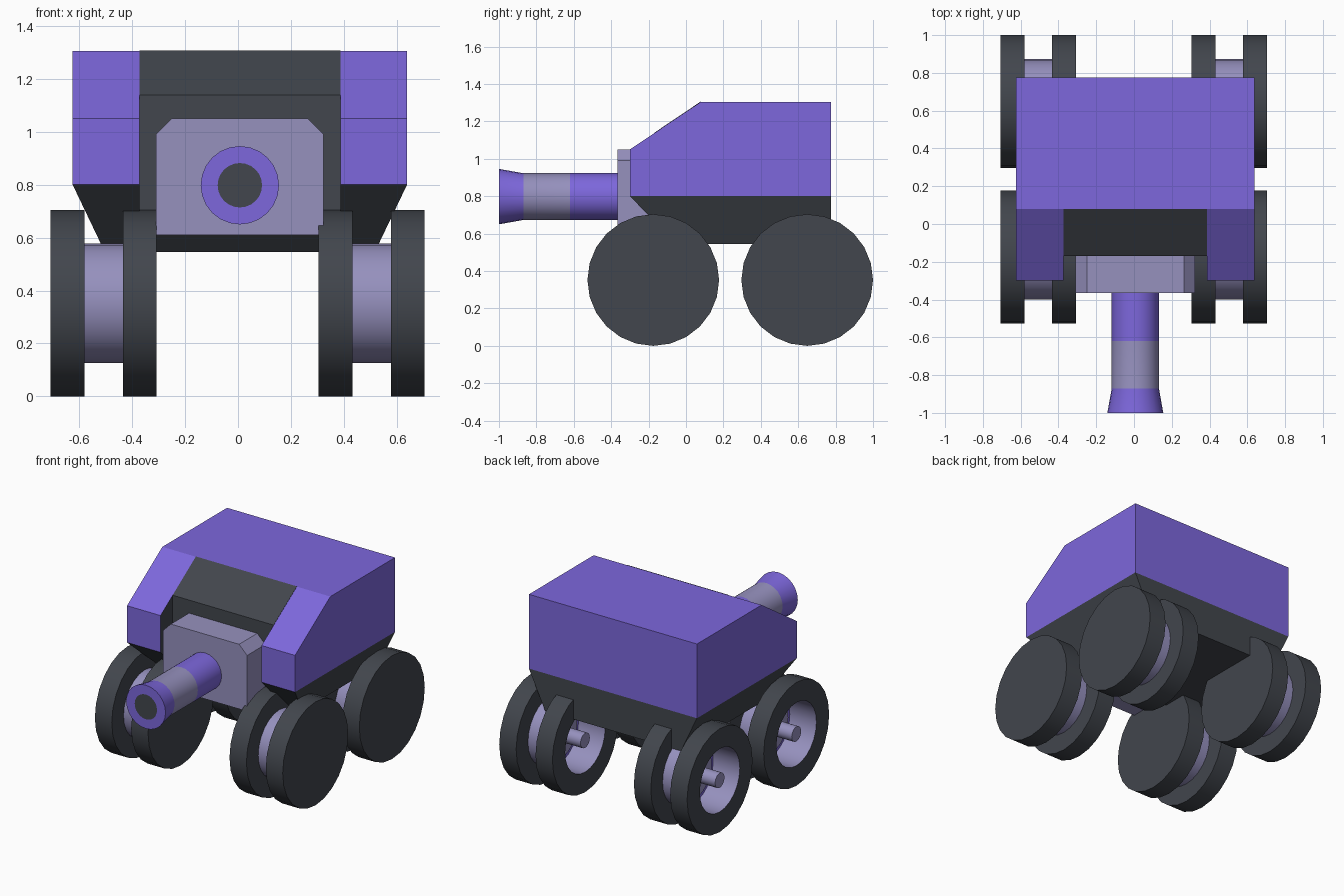
import bpy, bmesh
from math import sin, cos, pi, radians
from mathutils import Vector

if "Cube" in bpy.data.objects:
    bpy.data.objects.remove(bpy.data.objects["Cube"])


def material(name, rgb):
    m = bpy.data.materials.new(name)
    m.diffuse_color = (*rgb, 1)
    m.use_nodes = True
    m.node_tree.nodes["Principled BSDF"].inputs["Base Color"].default_value = m.diffuse_color
    return m


PURPLE = material("purple", (0.205, 0.136, 0.716))
DARK = material("dark", (0.054, 0.061, 0.074))
LILAC = material("lilac", (0.305, 0.283, 0.515))
CX = 0.007  # centre line of the body


def make(name, bm, mats):
    bmesh.ops.recalc_face_normals(bm, faces=bm.faces)
    mesh = bpy.data.meshes.new(name)
    bm.to_mesh(mesh)
    bm.free()
    for m in mats:
        mesh.materials.append(m)
    ob = bpy.data.objects.new(name, mesh)
    bpy.context.collection.objects.link(ob)
    return ob


def loft(name, ring_a, ring_b, mat):
    """Solid between two matching outlines."""
    bm = bmesh.new()
    a = [bm.verts.new(p) for p in ring_a]
    b = [bm.verts.new(p) for p in ring_b]
    bm.faces.new(a)
    bm.faces.new(b)
    for i in range(len(a)):
        j = (i + 1) % len(a)
        bm.faces.new((a[i], a[j], b[j], b[i]))
    return make(name, bm, [mat])


def along_x(name, yz, x0, x1, mat):
    return loft(name, [(x0, y, z) for y, z in yz], [(x1, y, z) for y, z in yz], mat)


def lathe(name, profile, axis, centre, n=24):
    """Revolve (position, radius, material of the next segment) round x or y."""
    mats = [PURPLE, DARK, LILAC]
    bm = bmesh.new()
    rings = []
    for u, r, _ in profile:
        ring = []
        for k in range(n if r else 1):
            c, s = r * cos(2 * pi * k / n), r * sin(2 * pi * k / n)
            p = (u, c, s) if axis == "x" else (c, u, s)
            ring.append(bm.verts.new(Vector(p) + Vector(centre)))
        rings.append(ring)
    for (_, _, mat), a, b in zip(profile, rings, rings[1:]):
        for k in range(n):
            j = (k + 1) % n
            quad = [a[k % len(a)], a[j % len(a)], b[j % len(b)], b[k % len(b)]]
            face = bm.faces.new(list(dict.fromkeys(quad)))
            face.material_index = mats.index(mat)
    ob = make(name, bm, mats)
    bpy.ops.object.select_all(action="DESELECT")
    bpy.context.view_layer.objects.active = ob
    ob.select_set(True)
    bpy.ops.object.shade_smooth_by_angle(angle=radians(30))
    return ob


# Upper shell with sloped front
shell = along_x("upper_shell", [(-0.30, 0.80), (-0.30, 1.05), (0.08, 1.305),
                                (0.775, 1.305), (0.775, 0.80)],
                CX - 0.632, CX + 0.632, PURPLE)


# Lower hull, tapering down at the sides and the front
def rect(w, y0, y1, z):
    return [(CX - w, y0, z), (CX + w, y0, z), (CX + w, y1, z), (CX - w, y1, z)]


hull = loft("lower_hull", rect(0.632, -0.30, 0.775, 0.80),
            rect(0.51, -0.05, 0.775, 0.545), DARK)

# Front notch cut through shell and hull
cutter = along_x("notch_cutter", [(-0.6, 0.4), (-0.17, 0.4), (-0.17, 1.5), (-0.6, 1.5)],
                 CX - 0.38, CX + 0.38, DARK)
cutter.hide_render = True
cutter.hide_viewport = True
for ob in (shell, hull):
    mod = ob.modifiers.new("notch", "BOOLEAN")
    mod.operation = "DIFFERENCE"
    mod.solver = "EXACT"
    mod.material_mode = "TRANSFER"
    mod.object = cutter

# Dark panel on the middle of the slope
along_x("slope_panel", [(-0.17, 1.127), (-0.17, 1.139), (0.08, 1.307), (0.08, 1.295)],
        CX - 0.38, CX + 0.38, DARK)

# Gun mount plate with clipped upper corners
outline = [(-0.317, 0.61), (0.317, 0.61), (0.317, 0.99), (0.257, 1.05),
           (-0.257, 1.05), (-0.317, 0.99)]
loft("gun_mount", [(CX + x, -0.365, z) for x, z in outline],
     [(CX + x, -0.17, z) for x, z in outline], LILAC)

# Barrel with banding, flared muzzle and dark bore
lathe("barrel", [(-0.35, 0, PURPLE), (-0.35, 0.125, PURPLE), (-0.62, 0.125, LILAC),
                 (-0.87, 0.125, PURPLE), (-1.0, 0.148, PURPLE), (-1.0, 0.084, DARK),
                 (-1.0, 0, DARK)], "y", (CX, 0, 0.798))

# Twin wheels: closed on +x, hollow with an axle on -x
wheel = [(0.20, 0, DARK), (0.20, 0.352, DARK), (0.073, 0.352, DARK), (0.073, 0.225, LILAC),
         (-0.073, 0.225, DARK), (-0.073, 0.352, DARK), (-0.20, 0.352, DARK),
         (-0.20, 0.215, LILAC), (0.0, 0.215, PURPLE), (0.0, 0.17, LILAC),
         (-0.02, 0.17, LILAC), (-0.02, 0.05, LILAC), (-0.20, 0.05, LILAC), (-0.20, 0, LILAC)]
for side, x in (("left", -0.508), ("right", 0.505)):
    for end, y in (("front", -0.175), ("rear", 0.648)):
        lathe(f"{end}_{side}_wheel", wheel, "x", (x, y, 0.352))
